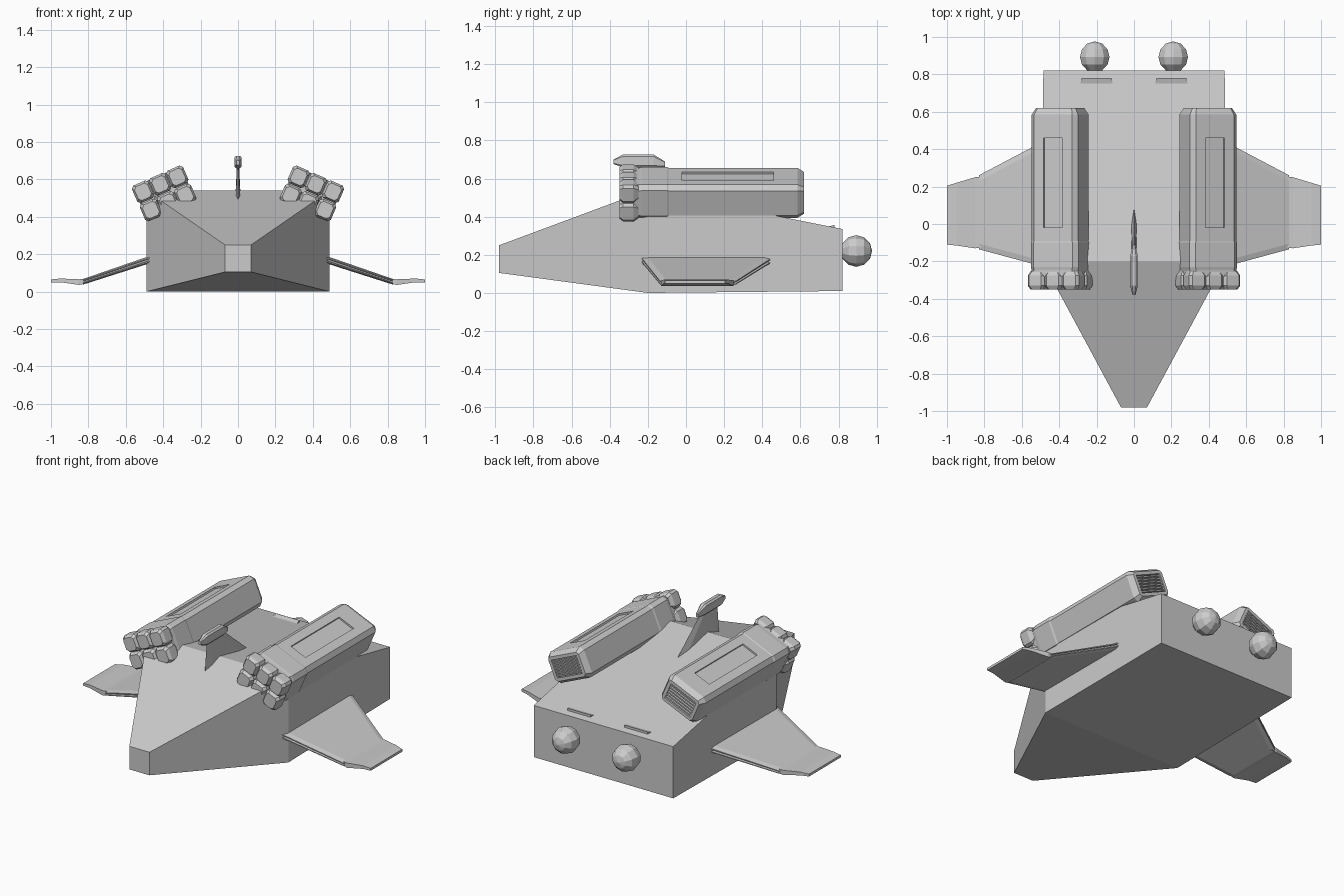
import bpy, bmesh, math
from mathutils import Matrix, Vector

cube = bpy.data.objects.get("Cube")
if cube:
    bpy.data.objects.remove(cube, do_unlink=True)

grey = bpy.data.materials.new("plain_grey")
grey.use_nodes = True
colour = (0.6, 0.6, 0.6, 1)
grey.diffuse_color = colour
grey.node_tree.nodes["Principled BSDF"].inputs["Base Color"].default_value = colour

# Pod placement: rolled outward about the length axis
POD = Matrix.Translation((0.395, 0, 0.525)) @ Matrix.Rotation(math.radians(23.5), 4, 'Y')


def finish(name, bm, matrix=None, mirror=False):
    """Turn a bmesh into a flat shaded object, optionally mirrored across x."""
    if matrix:
        bm.transform(matrix)
    bmesh.ops.recalc_face_normals(bm, faces=bm.faces)
    mesh = bpy.data.meshes.new(name)
    bm.to_mesh(mesh)
    bm.free()
    mesh.materials.append(grey)
    ob = bpy.data.objects.new(name, mesh)
    bpy.context.collection.objects.link(ob)
    if mirror:
        ob.modifiers.new("mirror", 'MIRROR')
    return ob


def loft(bm, rings):
    """Skin a list of equal rings of points and cap both ends."""
    loops = [[bm.verts.new(p) for p in ring] for ring in rings]
    n = len(loops[0])
    for a, b in zip(loops, loops[1:]):
        for i in range(n):
            j = (i + 1) % n
            bm.faces.new((a[i], a[j], b[j], b[i]))
    bm.faces.new(loops[0])
    bm.faces.new(loops[-1])


def box(bm, centre, size):
    bmesh.ops.create_cube(bm, size=1, matrix=Matrix.Translation(centre) @ Matrix.Diagonal((*size, 1)))


def octagon(y, w, h, c, cx=0, cz=0):
    """Rectangle with cut corners, standing across the length axis."""
    quarter = [(w, h - c), (w - c, h)]
    pts = quarter + [(-x, z) for x, z in reversed(quarter)]
    pts += [(-x, -z) for x, z in pts]
    return [(cx + x, y, cz + z) for x, z in pts]


def rectangle(y, w, z0, z1):
    return [(-w, y, z0), (w, y, z0), (w, y, z1), (-w, y, z1)]


# Hull: blunt wedge nose and a box body with a sloping roof
bm = bmesh.new()
loft(bm, [rectangle(-0.98, 0.07, 0.105, 0.25),
          rectangle(-0.2, 0.49, 0, 0.54),
          rectangle(0.82, 0.485, 0.01, 0.335)])
finish("hull", bm)

# Engine pod body, with a sunk top panel and a rear opening
bm = bmesh.new()
loft(bm, [octagon(-0.28, 0.135, 0.095, 0.025),
          octagon(0.585, 0.135, 0.095, 0.025),
          octagon(0.62, 0.115, 0.075, 0.015)])
body = finish("pod_bodies", bm, POD)
bm = bmesh.new()
box(bm, (0, 0.22, 0.095), (0.11, 0.48, 0.02))
box(bm, (0, 0.62, 0), (0.19, 0.05, 0.11))
cutter = finish("pod_cutter", bm, POD)
cutter.hide_render = True
cut = body.modifiers.new("recesses", 'BOOLEAN')
cut.operation = 'DIFFERENCE'
cut.solver = 'EXACT'
cut.object = cutter
bpy.context.view_layer.objects.active = body
bpy.ops.object.modifier_apply(modifier=cut.name)
bpy.data.objects.remove(cutter, do_unlink=True)
body.modifiers.new("mirror", 'MIRROR')

# Slats in the rear openings
bm = bmesh.new()
for i in range(6):
    box(bm, (0, 0.605, -0.045 + i * 0.018), (0.192, 0.025, 0.008))
finish("pod_grilles", bm, POD, True)

# Collar behind the intake blocks
bm = bmesh.new()
loft(bm, [octagon(-0.27, 0.13, 0.09, 0.025),
          octagon(-0.23, 0.139, 0.098, 0.025),
          octagon(-0.1, 0.139, 0.098, 0.025),
          octagon(-0.09, 0.135, 0.094, 0.025)])
finish("pod_collars", bm, POD, True)

# Cluster of three by two intake blocks on each pod nose
bm = bmesh.new()
for col in (-1, 0, 1):
    for row in (-1, 1):
        cx, cz = col * 0.1, row * 0.053
        loft(bm, [octagon(y, w, w + 0.002, 0.014, cx, cz)
                  for y, w in ((-0.35, 0.038), (-0.33, 0.049), (-0.275, 0.049), (-0.25, 0.036))])
finish("intake_blocks", bm, POD, True)


def wing_section(x, y0, y1, z, t):
    """Wing rib whose front and rear edges carry a groove."""
    edge = [(0.03, t), (0, t * 0.6), (0, t * 0.3), (0.014, t * 0.2)]
    edge += [(d, -h) for d, h in reversed(edge)]
    return ([(x, y0 + d, z + h) for d, h in edge]
            + [(x, y1 - d, z + h) for d, h in reversed(edge)])


# Drooping wings and their level tips
bm = bmesh.new()
loft(bm, [wing_section(0.46, -0.235, 0.455, 0.175, 0.02),
          wing_section(0.83, -0.135, 0.26, 0.052, 0.015)])
finish("wings", bm, mirror=True)


def tip_section(x, y0, y1, z0, z1):
    return [(x, y0, z0), (x, y1, z0), (x, y1, z1), (x, y0, z1)]


bm = bmesh.new()
loft(bm, [tip_section(0.815, -0.125, 0.25, 0.042, 0.068),
          tip_section(0.85, -0.13, 0.25, 0.036, 0.066),
          tip_section(0.95, -0.115, 0.22, 0.05, 0.07),
          tip_section(1.0, -0.11, 0.205, 0.05, 0.065)])
finish("wing_tips", bm, mirror=True)

# Swept dorsal fin, leaf shaped in plan
bm = bmesh.new()
loft(bm, [[(0, -0.33, 0.48), (0.012, -0.27, 0.48), (0.016, 0.02, 0.47),
           (0, 0.1, 0.47), (-0.016, 0.02, 0.47), (-0.012, -0.27, 0.48)],
          [(0, -0.31, 0.67), (0.006, -0.28, 0.67), (0.006, -0.18, 0.67),
           (0, -0.14, 0.67), (-0.006, -0.18, 0.67), (-0.006, -0.28, 0.67)]])
finish("dorsal_fin", bm)

# Sensor head on the fin
bm = bmesh.new()
loft(bm, [octagon(y, w, h, w * 0.5, 0, z) for y, w, h, z in
          ((-0.38, 0.008, 0.012, 0.688), (-0.33, 0.02, 0.034, 0.692),
           (-0.17, 0.02, 0.034, 0.692), (-0.11, 0.007, 0.014, 0.675))])
finish("sensor_head", bm)

# Faceted rear thrusters, poles along the length axis
bm = bmesh.new()
bmesh.ops.create_uvsphere(bm, u_segments=10, v_segments=6, radius=0.083,
                          matrix=Matrix.Translation((0.21, 0.893, 0.22)) @ Matrix.Rotation(math.pi / 2, 4, 'X'))
finish("thrusters", bm, mirror=True)

# Low wedge vents near the rear of the roof
bm = bmesh.new()
loft(bm, [[(0.11, 0.735, 0.345), (0.12, 0.78, 0.335), (0.12, 0.78, 0.357)],
          [(0.29, 0.735, 0.345), (0.28, 0.78, 0.335), (0.28, 0.78, 0.357)]])
finish("roof_vents", bm, mirror=True)
